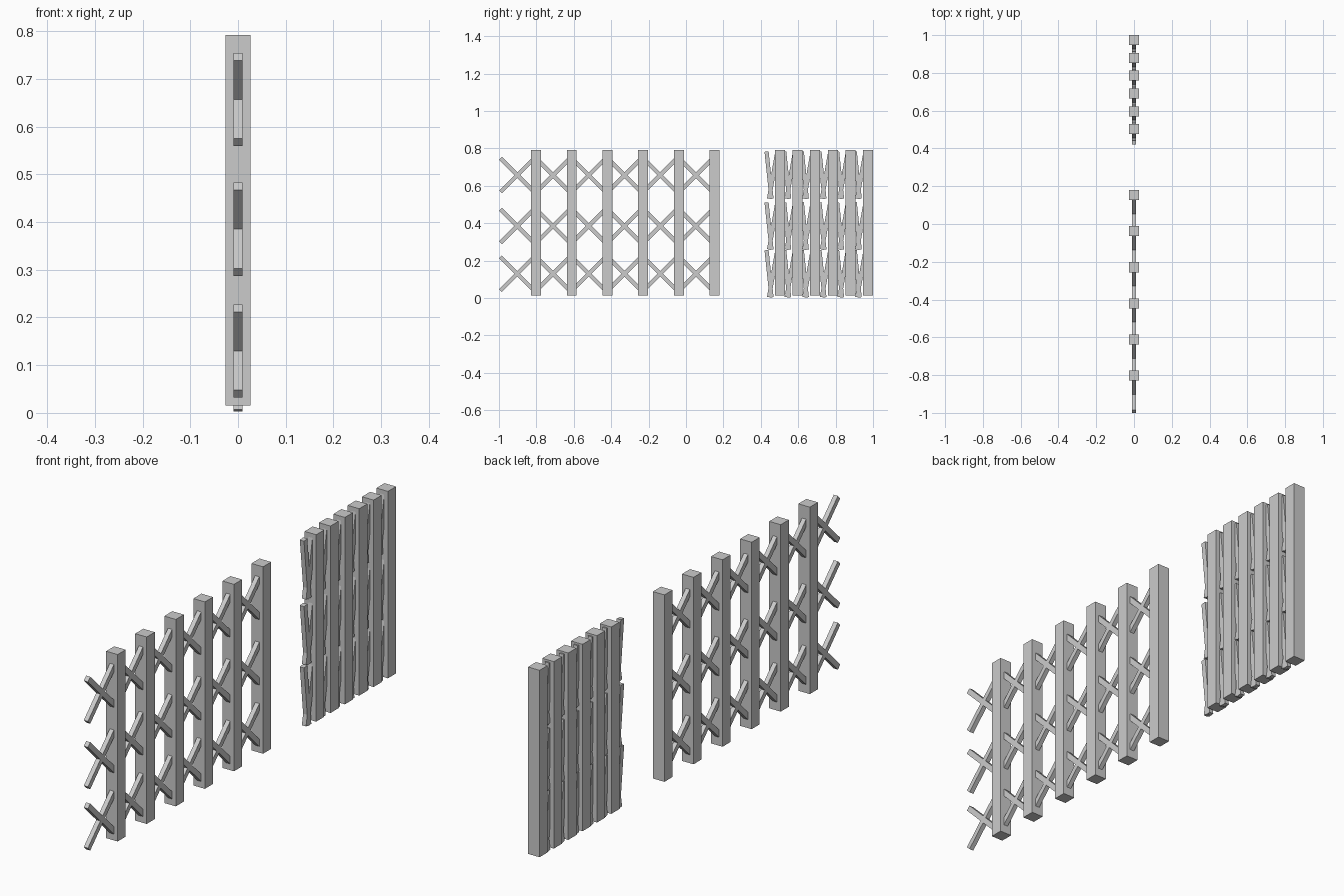
import bpy
from math import radians

if "Cube" in bpy.data.objects:
    bpy.data.objects.remove(bpy.data.objects["Cube"])


def box(name, size, loc, tilt=0.0):
    bpy.ops.mesh.primitive_cube_add(size=1, location=loc, rotation=(radians(tilt), 0, 0))
    ob = bpy.context.object
    ob.name = name
    ob.scale = size
    bpy.ops.object.transform_apply(location=False, rotation=True, scale=True)
    return ob


LEVELS = (0.130, 0.385, 0.657)   # heights of the scissor pivots
BAR = (0.019, 0.022, 0.254)
POST = (0.053, 0.053, 0.777)


def gate_section(name, first_post, spacing, bars):
    """bars: (offset from the post in y, tilt in degrees) for each lattice bar"""
    for i in range(6):
        y = first_post + i * spacing
        # upright post
        box(f"{name}_post_{i}", POST, (0, y, 0.4035))
        # crossed lattice bars beside the post
        for j, z in enumerate(LEVELS):
            for k, (dy, tilt) in enumerate(bars):
                box(f"{name}_lattice_bar_{i}_{j}_{k}", BAR, (0, y + dy, z), tilt)


# extended half of the gate
gate_section("open_gate", -0.802, 0.191, ((-0.100, 45), (-0.100, -45)))

# folded half of the gate
gate_section("folded_gate", 0.502, 0.0943, ((-0.058, 6), (-0.036, -10)))
